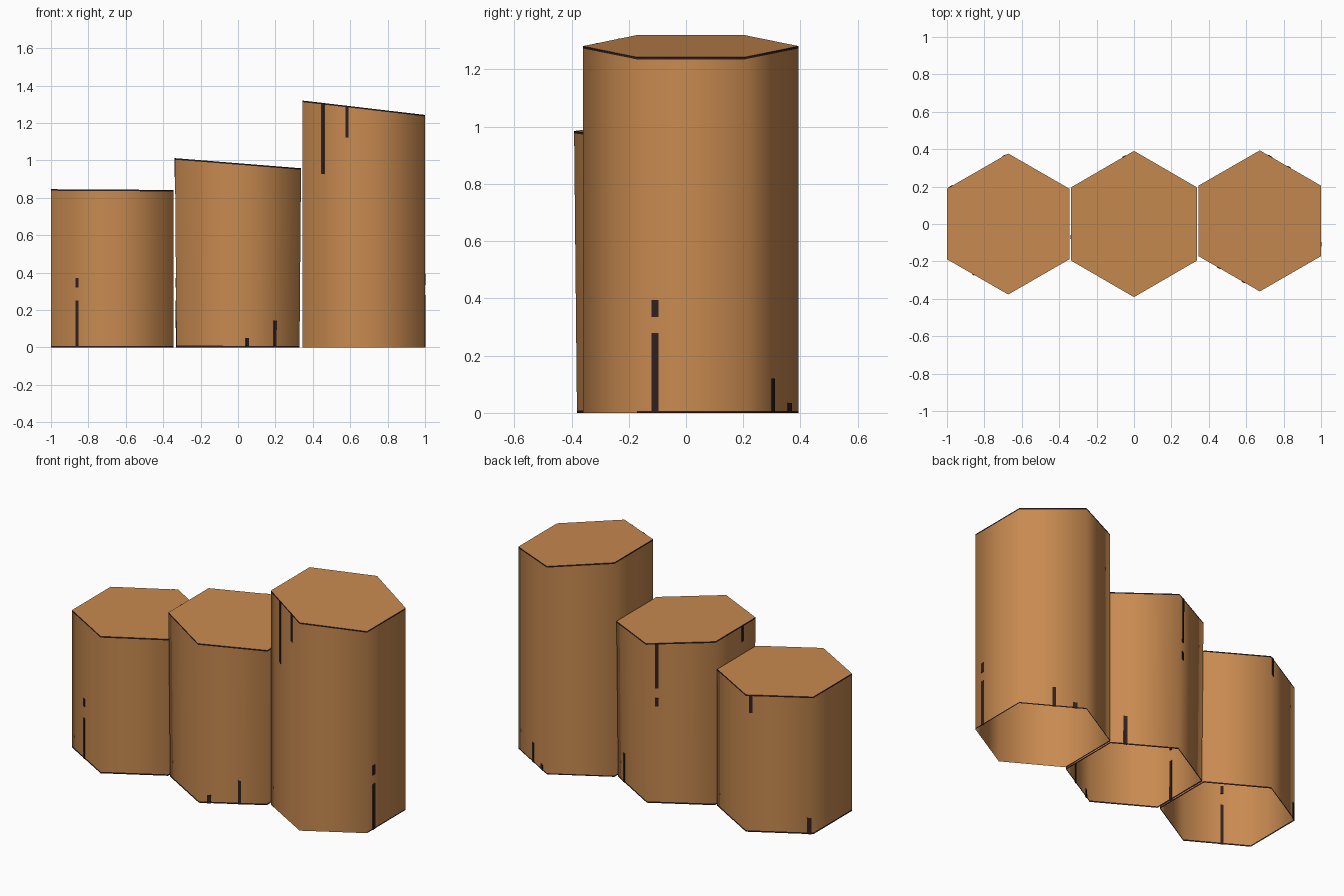
import bpy, bmesh
from mathutils import Vector

if "Cube" in bpy.data.objects:
    bpy.data.objects.remove(bpy.data.objects["Cube"])


def material(name, rgb):
    m = bpy.data.materials.new(name)
    m.diffuse_color = (*rgb, 1)
    m.use_nodes = True
    m.node_tree.nodes["Principled BSDF"].inputs["Base Color"].default_value = m.diffuse_color
    return m


WOOD = material("warm_wood", (0.578, 0.254, 0.080))
DARK = material("dark_bark", (0.030, 0.014, 0.015))

# Hexagon corners; side k runs from corner k to k+1
# sides: 0 back right, 1 back left, 2 left, 3 front left, 4 front right, 5 right
HEX = [(1, .5), (0, 1), (-1, .5), (-1, -.5), (0, -1), (1, -.5)]


def ring(cx, cy, rx, ry, z_left, z_right):
    return [Vector((cx + x * rx, cy + y * ry,
                    z_left + (z_right - z_left) * (x + 1) / 2)) for x, y in HEX]


def finish(bm, name):
    me = bpy.data.meshes.new(name)
    bm.to_mesh(me)
    bm.free()
    me.materials.append(WOOD)
    me.materials.append(DARK)
    ob = bpy.data.objects.new(name, me)
    bpy.context.collection.objects.link(ob)


def post(name, low, high, bottom_edges, bottom_band):
    """Hollow hexagonal post, open below, with thin dark edge bands."""
    bm = bmesh.new()
    h = sum(p.z for p in high) / 6
    levels = [0, bottom_band / h, 1 - 0.008 / h, 1]
    rows = [[bm.verts.new(a.lerp(b, t)) for a, b in zip(low, high)] for t in levels]
    for i in range(3):
        for k in range(6):
            j = (k + 1) % 6
            f = bm.faces.new((rows[i][k], rows[i][j], rows[i + 1][j], rows[i + 1][k]))
            f.smooth = True
            f.material_index = int(i == 2 or (i == 0 and k in bottom_edges))
    top = bm.faces.new(rows[3])
    for e in top.edges:
        e.smooth = False
    finish(bm, name)


def cracks(name, low, high, marks):
    """Thin dark plates lying in the walls: side, place along it, z range, width.
    Negative z values are measured down from the rim."""
    bm = bmesh.new()
    for k, u, z0, z1, w in marks:
        j = (k + 1) % 6
        length = (low[j] - low[k]).length
        n = (low[j] - low[k]).cross(Vector((0, 0, 1))).normalized() * 0.003

        def point(s, z):
            a, b = low[k].lerp(low[j], s), high[k].lerp(high[j], s)
            h = (b - a).length
            return a.lerp(b, z / h if z >= 0 else 1 + z / h)
        d = w / length / 2
        quad = [point(u - d, z0), point(u + d, z0), point(u + d, z1), point(u - d, z1)]
        outer = [bm.verts.new(p + n) for p in quad]
        inner = [bm.verts.new(p - n) for p in quad]
        bm.faces.new(outer)
        bm.faces.new(inner[::-1])
        for i in range(4):
            m = (i + 1) % 4
            bm.faces.new((outer[i], inner[i], inner[m], outer[m]))
    for f in bm.faces:
        f.material_index = 1
    finish(bm, name)


RIM = -1e-5  # just at the rim

# Short post on the left
low = ring(-.6725, 0, .3275, .377, 0, 0)
high = ring(-.6725, 0, .3275, .377, .846, .842)
post("short_post", low, high, range(6), .009)
cracks("short_post_cracks", low, high, [
    (3, .43, 0, .25, .016), (3, .43, .32, .37, .016),
    (1, .07, -.11, RIM, .02), (1, .94, 0, .10, .025)])

# Middle post, flaring slightly upwards
low = ring(0, 0, .329, .381, 0, 0)
high = ring(0, 0, .337, .391, 1.012, .958)
post("middle_post", low, high, range(6), .009)
cracks("middle_post_cracks", low, high, [
    (4, .60, 0, .145, .018), (4, .15, 0, .05, .02),
    (1, .155, -.28, RIM, .02), (1, .155, -.39, -.34, .02),
    (2, .68, -.10, RIM, .02), (2, .70, 0, .25, .02), (2, .70, .32, .37, .02),
    (0, .22, 0, .18, .02)])

# Tall post on the right with a slanted top
low = ring(.6725, .0165, .3275, .377, 0, 0)
high = ring(.6725, .0165, .3275, .377, 1.32, 1.243)
post("tall_post", low, high, (0, 1, 2, 5), .007)
cracks("tall_post_cracks", low, high, [
    (3, .33, -.38, RIM, .021), (3, .73, -.17, RIM, .018),
    (5, .17, 0, .28, .024), (5, .17, .335, .395, .024),
    (0, .52, 0, .12, .02), (0, .83, 0, .035, .025)])
